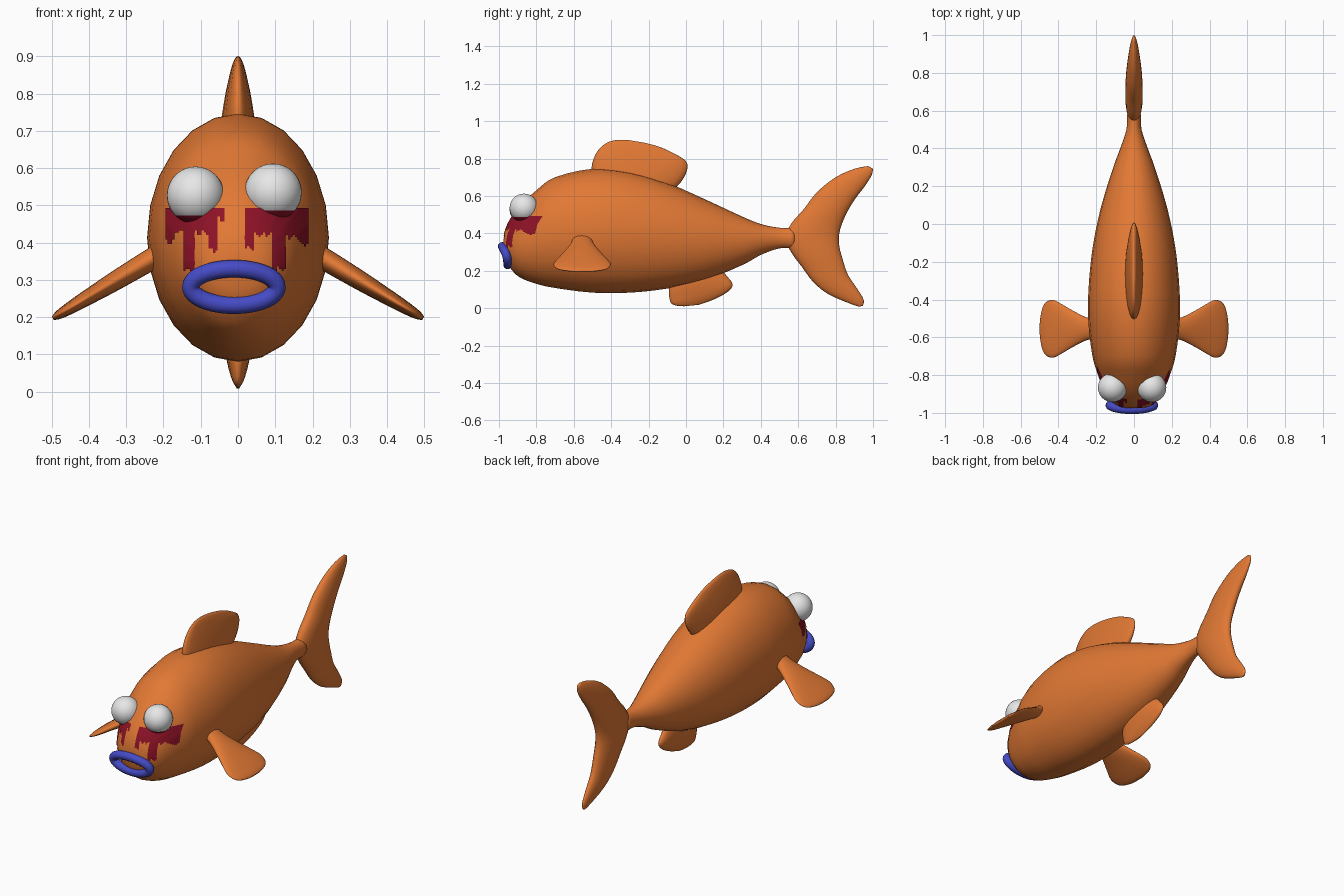
import bpy, bmesh, math
from mathutils import Vector
from mathutils.bvhtree import BVHTree

if "Cube" in bpy.data.objects:
    bpy.data.objects.remove(bpy.data.objects["Cube"])


def material(name, rgb):
    m = bpy.data.materials.new(name)
    m.use_nodes = True
    m.diffuse_color = (*rgb, 1)
    m.node_tree.nodes["Principled BSDF"].inputs["Base Color"].default_value = (*rgb, 1)
    return m


ORANGE = material("orange skin", (0.76, 0.19, 0.035))
WHITE = material("eye white", (0.8, 0.8, 0.8))
RED = material("dark red", (0.27, 0.006, 0.02))
BLUE = material("lip blue", (0.06, 0.07, 0.56))


def finish(name, bm, *mats):
    bmesh.ops.recalc_face_normals(bm, faces=bm.faces)
    me = bpy.data.meshes.new(name)
    for f in bm.faces:
        f.smooth = True
    bm.to_mesh(me)
    bm.free()
    for m in mats:
        me.materials.append(m)
    ob = bpy.data.objects.new(name, me)
    bpy.context.collection.objects.link(ob)
    return ob


def refine(rows, steps=3):
    """Catmull-Rom curve through the rows of numbers."""
    out = []
    for i in range(len(rows) - 1):
        a, b, c, d = (rows[min(max(i + k, 0), len(rows) - 1)] for k in (-1, 0, 1, 2))
        for s in range(steps):
            t = s / steps
            out.append([q + t / 2 * (r - p + t * (2*p - 5*q + 4*r - u + t * (3*(q - r) + u - p)))
                        for p, q, r, u in zip(a, b, c, d)])
    return out + [list(rows[-1])]


def loft(name, sections, sides=24):
    """Skin ellipses, each given by two edge points and a half-thickness vector."""
    bm = bmesh.new()
    rings = []
    for p, q, w in sections:
        mid, half = (p + q) / 2, (q - p) / 2
        angles = [2 * math.pi * k / sides for k in range(sides)]
        rings.append([bm.verts.new(mid + half * math.cos(a) + w * math.sin(a)) for a in angles])
    for r, s in zip(rings, rings[1:]):
        for k in range(sides):
            j = (k + 1) % sides
            bm.faces.new((r[k], r[j], s[j], s[k]))
    for r in (rings[0], rings[-1]):
        bm.faces.new(r)
    return finish(name, bm, ORANGE)


def flat_loft(name, rows):
    """Rows of y1, z1, y2, z2, half thickness across x."""
    return loft(name, [(Vector((0, a, b)), Vector((0, c, d)), Vector((w, 0, 0)))
                       for a, b, c, d, w in refine(rows)])


# Body: y, bottom, top, half width
body_rows = [
    (-.975, .31, .37, .04), (-.965, .26, .42, .08), (-.94, .215, .475, .115),
    (-.89, .165, .545, .152), (-.8, .13, .63, .19), (-.7, .108, .70, .22),
    (-.5, .083, .745, .243), (-.3, .083, .73, .238), (-.1, .105, .67, .215),
    (.1, .15, .583, .172), (.3, .23, .49, .11), (.4, .285, .45, .073),
    (.5, .32, .43, .04), (.58, .32, .43, .036)]
body = flat_loft("body", [(y, lo, y, hi, w) for y, lo, hi, w in body_rows])

# Tail: leading and trailing edge from lower tip to upper tip
flat_loft("tail_fin", [
    (.925, .008, .945, .012, .004), (.87, .027, .95, .045, .014), (.76, .075, .915, .105, .026),
    (.68, .14, .865, .18, .036), (.62, .22, .835, .27, .043), (.565, .295, .82, .33, .046),
    (.53, .375, .818, .385, .046), (.565, .455, .83, .44, .046), (.63, .53, .86, .51, .045),
    (.70, .62, .905, .585, .04), (.80, .70, .955, .65, .03), (.90, .745, .992, .71, .018),
    (.975, .76, 1, .745, .005)])

# Dorsal and anal fins, from root to tip
flat_loft("dorsal_fin", [
    (-.49, .68, -.10, .60, .048), (-.505, .75, -.03, .67, .047), (-.485, .82, .005, .735, .037),
    (-.45, .865, .0, .785, .027), (-.41, .89, -.06, .825, .019), (-.36, .90, -.14, .862, .011),
    (-.31, .899, -.22, .884, .004)])
flat_loft("anal_fin", [
    (-.085, .14, .17, .23, .04), (-.092, .09, .22, .17, .038), (-.088, .05, .25, .125, .03),
    (-.078, .025, .22, .085, .022), (-.05, .013, .15, .047, .013), (-.01, .01, .07, .018, .005)])

# Side fins: distance out, half chord, half thickness
for side, label in ((1, "left"), (-1, "right")):
    sections = []
    for x, chord, thick in refine([
            (.18, .05, .03), (.25, .06, .029), (.33, .1, .026), (.39, .135, .022),
            (.43, .153, .019), (.465, .142, .015), (.485, .11, .011), (.497, .05, .005)]):
        z = .345 - (x - .25) * .6
        sections.append((Vector((side * x, -.555 - chord, z)), Vector((side * x, -.555 + chord, z)),
                         Vector((side * .5, 0, .86)) * thick))
    loft(label + "_side_fin", sections)

# Eyes with a red lower rim
for label, x, z, rim in (("left", .094, .535, .485), ("right", -.114, .527, .473)):
    bm = bmesh.new()
    bmesh.ops.create_uvsphere(bm, u_segments=32, v_segments=32, radius=.077)
    bmesh.ops.translate(bm, verts=bm.verts, vec=(x, -.866, z))
    for f in bm.faces:
        f.material_index = int(f.calc_center_median().z < rim)
    finish(label + "_eye", bm, WHITE, RED)

# Lips: oval tube leaning forward at the top
curve = bpy.data.curves.new("lips", "CURVE")
curve.dimensions = "3D"
curve.bevel_depth = .0235
curve.bevel_resolution = 4
line = curve.splines.new("POLY")
line.use_cyclic_u = True
line.points.add(47)
for k, pt in enumerate(line.points):
    a = 2 * math.pi * k / len(line.points)
    up = .049 * math.sin(a)
    pt.co = (-.011 + .116 * math.cos(a), -.968 - .3 * up + .008 * math.cos(a) ** 2, .281 + up, 1)
    line.use_smooth = True
curve.materials.append(BLUE)
lips = bpy.data.objects.new("lips", curve)
bpy.context.collection.objects.link(lips)
bpy.context.view_layer.objects.active = lips
lips.select_set(True)
bpy.ops.object.convert(target="MESH")

# Drips: thin skins laid on the body; each column runs to x with its lower end
tree = BVHTree.FromPolygons([v.co for v in body.data.vertices],
                            [p.vertices[:] for p in body.data.polygons])
CELL = .006


def skin_point(bm, cache, i, j):
    if (i, j) not in cache:
        hit, normal, _, _ = tree.ray_cast(Vector((i * CELL, -2, j * CELL)), Vector((0, 1, 0)))
        if hit is None:
            cache[i, j] = None
        else:
            if normal.y > 0:
                normal = -normal
            cache[i, j] = bm.verts.new(hit + normal * .003)
    return cache[i, j]


drips = {
    "left": (.016, [(.045, .385), (.09, .42), (.125, .33), (.165, .415), (.187, .395)]),
    "right": (-.192, [(-.167, .40), (-.145, .43), (-.115, .327), (-.08, .425),
                      (-.054, .38), (-.035, .46)])}
for label, (start, columns) in drips.items():
    bm, cache = bmesh.new(), {}
    for i in range(round(start / CELL), round(columns[-1][0] / CELL)):
        low = next((b for e, b in columns if (i + .5) * CELL < e), columns[-1][1])
        low += .006 * math.sin(i * 1.9)
        for j in range(round(low / CELL), round(.492 / CELL)):
            quad = [skin_point(bm, cache, i + a, j + b) for a, b in ((0, 0), (1, 0), (1, 1), (0, 1))]
            if all(quad):
                bm.faces.new(quad)
    finish(label + "_drips", bm, RED)
